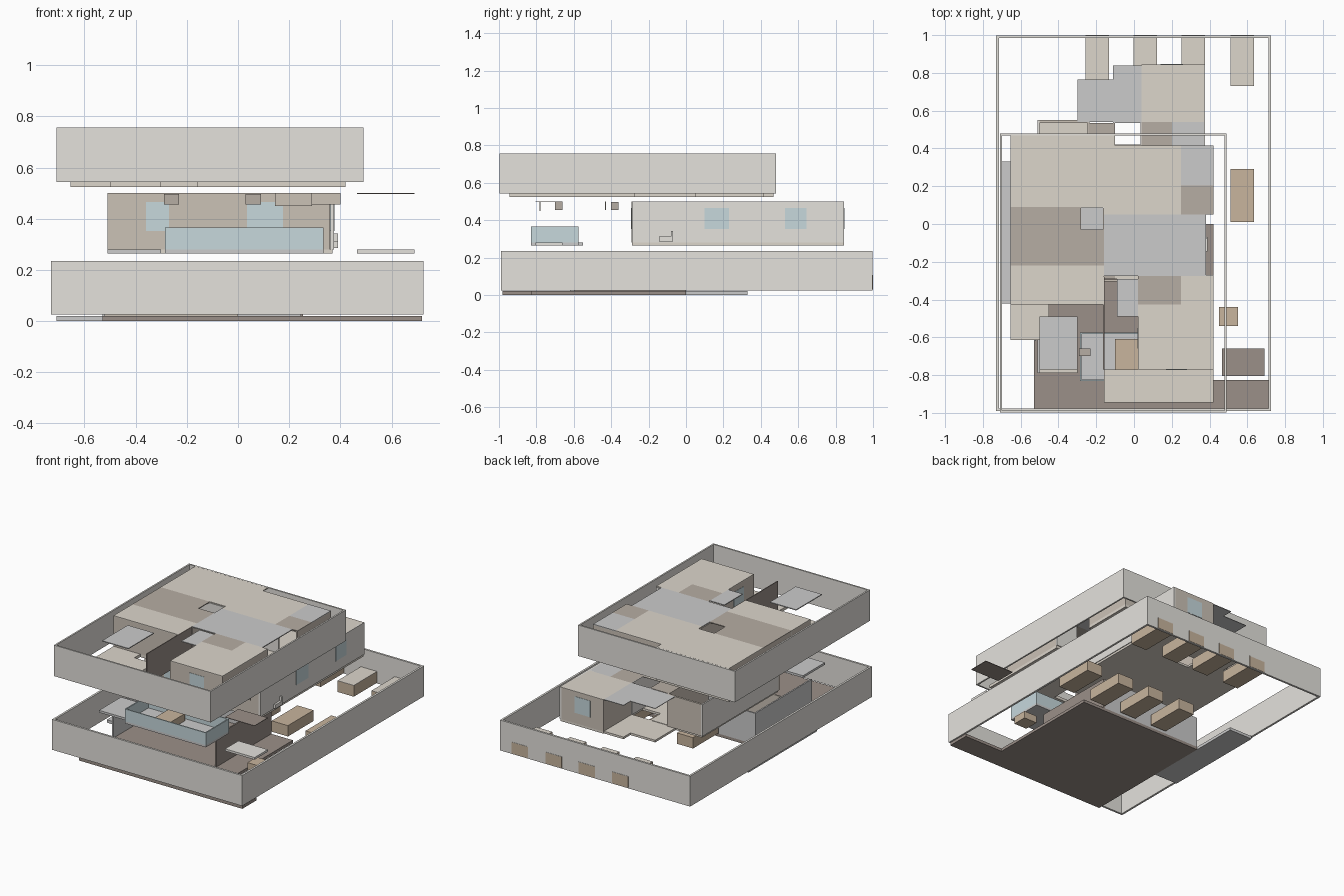
import bpy

if "Cube" in bpy.data.objects:
    bpy.data.objects.remove(bpy.data.objects["Cube"])

COLORS = {
    "plaster": (0.78, 0.76, 0.72), "beige": (0.72, 0.67, 0.60), "taupe": (0.47, 0.42, 0.37),
    "dark": (0.33, 0.28, 0.25), "pale": (0.80, 0.79, 0.78), "brown": (0.60, 0.54, 0.47),
    "wood": (0.58, 0.46, 0.34), "glass": (0.57, 0.69, 0.72), "grey": (0.58, 0.57, 0.55),
}
MATS = {}
for key, c in COLORS.items():
    MATS[key] = bpy.data.materials.new(key)
    MATS[key].diffuse_color = (*c, 1)


def box(name, x0, x1, y0, y1, z0, z1, mat):
    bpy.ops.mesh.primitive_cube_add(size=1, location=((x0 + x1) / 2, (y0 + y1) / 2, (z0 + z1) / 2))
    ob = bpy.context.object
    ob.name = name
    ob.scale = (x1 - x0, y1 - y0, z1 - z0)
    ob.data.materials.append(MATS[mat])
    return ob


def ring(name, x0, x1, y0, y1, z0, z1, t, mat):
    """Four walls around a rectangle, open above and below."""
    box(name + "_front", x0, x1, y0, y0 + t, z0, z1, mat)
    box(name + "_back", x0, x1, y1 - t, y1, z0, z1, mat)
    box(name + "_left", x0, x0 + t, y0 + t, y1 - t, z0, z1, mat)
    box(name + "_right", x1 - t, x1, y0 + t, y1 - t, z0, z1, mat)


def wall_x(name, x0, x1, y, z0, z1, mat, t=0.01):
    box(name, x0, x1, y - t / 2, y + t / 2, z0, z1, mat)


def wall_y(name, x, y0, y1, z0, z1, mat, t=0.01):
    box(name, x - t / 2, x + t / 2, y0, y1, z0, z1, mat)


# ---------- ground level ----------
ring("boundary_wall", -0.73, 0.725, -0.99, 0.998, 0.025, 0.235, 0.014, "plaster")
box("front_floor", -0.53, 0.72, -0.98, -0.825, 0, 0.02, "dark")
box("main_floor", -0.53, 0.42, -0.825, 0.0, 0, 0.02, "dark")
box("side_terrace", -0.71, -0.53, -0.42, 0.33, 0, 0.02, "pale")
wall_y("ground_left_wall", -0.525, -0.62, 0.0, 0.02, 0.235, "grey")
wall_y("ground_right_wall", 0.25, -0.60, 0.0, 0.02, 0.235, "dark")
wall_x("ground_back_wall", -0.53, 0.25, -0.005, 0.02, 0.235, "grey")
wall_x("ground_inner_wall", -0.53, 0.0, -0.30, 0.02, 0.235, "brown")
wall_y("ground_partition", -0.16, -0.30, 0.0, 0.02, 0.235, "grey")

# parking blocks in two rows
for i, x in enumerate((-0.195, 0.06, 0.313, 0.572)):
    for row, (y0, y1) in (("front", (0.01, 0.29)), ("back", (0.73, 1.0))):
        box(f"parking_block_{row}_{i}", x - 0.062, x + 0.062, y0, y1, 0.03, 0.105, "wood")
        if row == "back":
            box(f"parking_block_top_{i}", x - 0.062, x + 0.062, y0, y1, 0.105, 0.108, "beige")
box("small_block", 0.45, 0.55, -0.54, -0.44, 0.03, 0.08, "wood")

# ---------- middle level ----------
FZ0, FZ1, CZ0, CZ1 = 0.265, 0.28, 0.496, 0.5
mid_rooms = [  # x0, x1, y0, y1, ceiling colour
    (-0.50, -0.24, -0.29, 0.54, "beige"), (-0.24, -0.10, -0.29, 0.535, "taupe"),
    (-0.10, 0.04, -0.29, 0.42, "beige"), (0.04, 0.20, -0.29, 0.54, "taupe"),
    (0.20, 0.37, -0.29, 0.54, "pale"), (0.04, 0.37, 0.54, 0.845, "beige"),
    (-0.11, 0.04, 0.535, 0.84, "pale"), (-0.30, -0.11, 0.54, 0.765, "pale"),
]
for i, (x0, x1, y0, y1, m) in enumerate(mid_rooms):
    box(f"middle_floor_{i}", x0, x1, y0, y1, FZ0, FZ1, "beige")
    if i != 0:
        box(f"middle_ceiling_{i}", x0, x1, y0, y1, CZ0, CZ1, m)
wall_x("middle_front_wall", -0.51, 0.36, -0.287, FZ1, CZ1, "brown")
wall_y("middle_right_wall", 0.368, -0.29, 0.845, FZ1, CZ1, "plaster", 0.014)
wall_y("middle_left_wall", -0.505, -0.29, 0.55, FZ1, CZ1, "plaster")
wall_x("middle_back_left_wall", -0.50, -0.24, 0.543, FZ1, CZ1, "brown", 0.014)
wall_x("middle_back_wall", 0.04, 0.37, 0.84, FZ1, CZ1, "brown")
wall_y("back_room_left_wall", 0.045, 0.54, 0.845, FZ1, CZ1, "brown")
wall_x("back_room_inner_wall", 0.04, 0.37, 0.54, FZ1, CZ1, "plaster")
wall_y("middle_partition_left", -0.24, -0.29, 0.54, FZ1, CZ1, "brown")
wall_y("middle_partition_right", 0.04, -0.10, 0.54, FZ1, CZ1, "plaster")
wall_x("middle_cross_wall", -0.50, 0.36, 0.10, FZ1, CZ1, "grey")

# windows of the middle level
for i, (y0, y1) in enumerate(((0.10, 0.23), (0.53, 0.645))):
    wall_y(f"right_window_{i}", 0.368, y0, y1, 0.352, 0.465, "glass", 0.018)
wall_x("front_window_left", -0.36, -0.27, -0.287, 0.352, 0.465, "glass", 0.014)
wall_x("front_window_right", 0.035, 0.175, -0.287, 0.352, 0.465, "glass", 0.014)
wall_x("back_window", 0.14, 0.26, 0.84, 0.352, 0.465, "glass", 0.014)

# ledge seat on the right wall
box("ledge_seat", 0.37, 0.39, -0.145, -0.07, 0.285, 0.312, "plaster")
box("ledge_back", 0.37, 0.39, -0.08, -0.07, 0.312, 0.342, "plaster")

# glass balcony with a bench, and the detached porch
box("balcony_floor", -0.285, 0.335, -0.83, -0.575, FZ0, FZ1, "grey")
ring("balcony_glass", -0.285, 0.335, -0.83, -0.575, FZ1, 0.365, 0.008, "glass")
box("balcony_bench", -0.10, 0.02, -0.77, -0.61, FZ1, 0.33, "wood")
box("left_terrace_floor", -0.51, -0.30, -0.79, -0.55, FZ0, FZ1, "grey")
box("porch_floor", 0.465, 0.69, -0.805, -0.66, FZ0, FZ1, "plaster")
box("porch_roof", 0.465, 0.69, -0.805, -0.66, CZ0, CZ1, "dark")
# hanging lintels
box("lintel_left", -0.29, -0.23, -0.70, -0.66, 0.455, 0.497, "taupe")
box("lintel_middle", 0.03, 0.09, -0.40, -0.36, 0.455, 0.497, "taupe")
wall_x("lintel_front", 0.145, 0.29, -0.78, 0.45, 0.5, "brown", 0.006)
wall_x("lintel_back", 0.145, 0.40, -0.43, 0.455, 0.5, "brown", 0.006)

# ---------- top level ----------
Z0, Z1, R0, R1 = 0.525, 0.545, 0.751, 0.757
ring("parapet", -0.71, 0.49, -0.998, 0.48, 0.543, 0.757, 0.011, "plaster")
top_rooms = [
    (-0.655, 0.25, 0.09, 0.415, "beige"), (-0.655, -0.10, 0.415, 0.468, "beige"),
    (-0.655, -0.28, -0.22, 0.09, "taupe"), (-0.28, -0.16, -0.22, -0.03, "taupe"),
    (-0.655, -0.28, -0.425, -0.22, "beige"), (-0.28, -0.16, -0.425, -0.22, "beige"),
    (-0.16, 0.25, -0.275, 0.05, "pale"), (-0.16, 0.25, 0.05, 0.09, "beige"),
    (0.25, 0.42, 0.205, 0.415, "pale"),
    (0.25, 0.42, 0.05, 0.205, "taupe"), (0.25, 0.38, -0.275, 0.05, "pale"),
    (0.02, 0.25, -0.425, -0.275, "taupe"), (0.25, 0.42, -0.425, -0.275, "beige"),
    (0.02, 0.42, -0.77, -0.425, "beige"), (-0.09, 0.02, -0.49, -0.29, "pale"),
    (-0.50, -0.30, -0.77, -0.49, "pale"),
]
for i, (x0, x1, y0, y1, m) in enumerate(top_rooms):
    box(f"top_ceiling_{i}", x0, x1, y0, y1, R0, R1, m)
    if i < len(top_rooms) - 2:
        box(f"top_floor_{i}", x0, x1, y0, y1, Z0, Z1, "beige")
box("stair_landing", -0.28, -0.16, -0.03, 0.09, 0.60, 0.62, "pale")
box("front_terrace", -0.16, 0.42, -0.945, -0.77, Z0, Z1, "beige")
box("left_terrace", -0.655, -0.45, -0.615, -0.425, Z0, Z1, "beige")
box("canopy_floor", -0.50, -0.30, -0.79, -0.49, Z0, Z1, "beige")

wall_y("terrace_screen", -0.16, -0.77, -0.28, Z1, R1, "dark", 0.006)
wall_x("suite_front_wall", 0.02, 0.42, -0.765, Z1, R0, "brown")
wall_y("suite_left_wall", 0.025, -0.77, -0.425, Z1, R0, "brown")
wall_y("suite_right_wall", 0.415, -0.77, -0.275, Z1, R0, "brown")
wall_x("suite_back_wall", 0.25, 0.42, -0.275, Z1, R0, "plaster")
wall_x("hall_front_wall", -0.655, -0.16, -0.42, Z1, R0, "brown")
wall_y("top_left_wall", -0.65, -0.425, 0.465, Z1, R0, "brown")
wall_x("top_back_wall", -0.655, 0.42, 0.41, Z1, R0, "brown")
wall_y("top_right_wall", 0.415, 0.05, 0.415, Z1, R0, "brown")
wall_x("top_middle_wall", -0.655, 0.25, 0.09, Z1, R0, "plaster")
wall_x("top_cross_wall", -0.655, -0.16, -0.22, Z1, R0, "plaster")
wall_y("stair_wall", -0.16, -0.275, 0.09, Z1, R0, "brown")
wall_y("suite_side_window", 0.025, -0.66, -0.55, 0.605, 0.715, "glass", 0.014)
wall_x("suite_front_window", 0.17, 0.28, -0.765, 0.605, 0.715, "glass", 0.014)

for m in bpy.data.materials:
    if m.users and not m.is_grease_pencil:
        m.use_nodes = True
        m.node_tree.nodes["Principled BSDF"].inputs["Base Color"].default_value = m.diffuse_color
